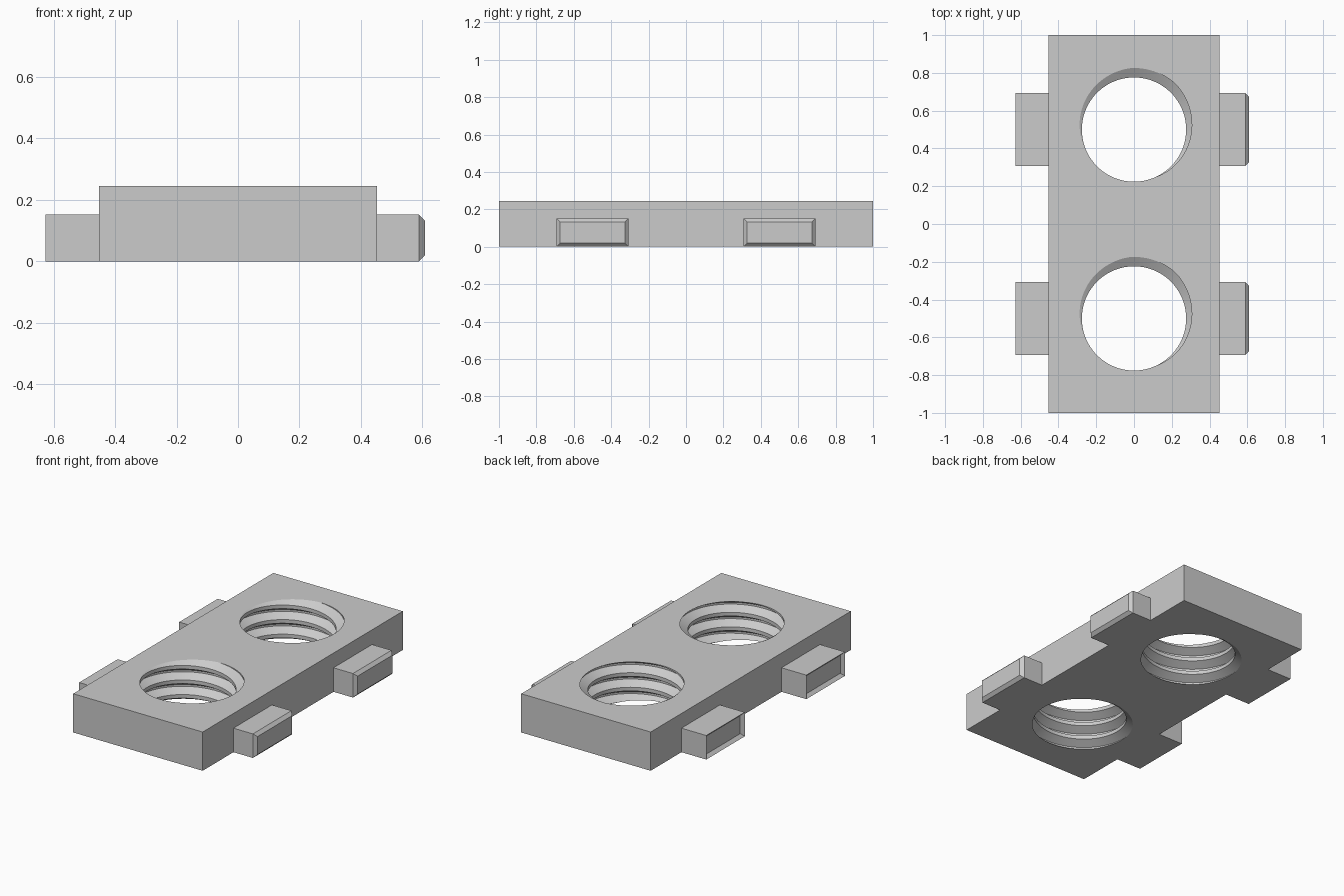
import bpy, bmesh, math

HALF_X, HALF_Y, HEIGHT = 0.453, 1.0, 0.245
MINOR, MAJOR, PITCH = 0.276, 0.326, 0.092
SEGMENTS = 96
TOP_ROOT = math.radians(70)   # angle where the groove meets the top face

cube = bpy.data.objects.get("Cube")
if cube:
    bpy.data.objects.remove(cube, do_unlink=True)

grey = bpy.data.materials.new("plain grey")
grey.use_nodes = True
grey.diffuse_color = (0.6, 0.6, 0.6, 1)
grey.node_tree.nodes["Principled BSDF"].inputs["Base Color"].default_value = (0.6, 0.6, 0.6, 1)


def finish(bm, name):
    bmesh.ops.recalc_face_normals(bm, faces=bm.faces)
    mesh = bpy.data.meshes.new(name)
    bm.to_mesh(mesh)
    bm.free()
    mesh.materials.append(grey)
    obj = bpy.data.objects.new(name, mesh)
    bpy.context.collection.objects.link(obj)
    return obj


def add_thread(bm, cy):
    """Right-handed helical wall: trapezoid profile, swept past both faces."""
    profile = [(-1 / 16, MAJOR), (1 / 16, MAJOR), (3 / 8, MINOR), (5 / 8, MINOR)]
    rows = []
    for turn in range(-5, 3):
        for offset, radius in profile:
            row = []
            for i in range(SEGMENTS + 1):
                a = math.tau * i / SEGMENTS
                z = HEIGHT + PITCH * (turn + offset + (a - TOP_ROOT) / math.tau)
                row.append(bm.verts.new((radius * math.cos(a), cy + radius * math.sin(a), z)))
            rows.append(row)
    for low, high in zip(rows, rows[1:]):
        for i in range(SEGMENTS):
            bm.faces.new((low[i], low[i + 1], high[i + 1], high[i]))


# Plate with two threaded through holes
bm = bmesh.new()
for cy in (-0.5, 0.5):
    add_thread(bm, cy)
bmesh.ops.remove_doubles(bm, verts=bm.verts, dist=1e-5)
for z, direction in ((0, -1), (HEIGHT, 1)):
    bmesh.ops.bisect_plane(bm, geom=bm.verts[:] + bm.edges[:] + bm.faces[:], dist=1e-6,
                           plane_co=(0, 0, z), plane_no=(0, 0, direction), clear_outer=True)
bmesh.ops.remove_doubles(bm, verts=bm.verts, dist=1e-5)

# Outer walls
corners = [(-HALF_X, -HALF_Y), (HALF_X, -HALF_Y), (HALF_X, HALF_Y), (-HALF_X, HALF_Y)]
bottom = [bm.verts.new((x, y, 0)) for x, y in corners]
top = [bm.verts.new((x, y, HEIGHT)) for x, y in corners]
for i in range(4):
    j = (i + 1) % 4
    bm.faces.new((bottom[i], bottom[j], top[j], top[i]))

# Top and bottom faces around the holes
for z, direction in ((0, -1), (HEIGHT, 1)):
    rim = [e for e in bm.edges if e.is_boundary and all(abs(v.co.z - z) < 1e-4 for v in e.verts)]
    bmesh.ops.triangle_fill(bm, edges=rim, use_beauty=True, normal=(0, 0, direction))
plate = finish(bm, "threaded_plate")
bpy.ops.object.select_all(action="DESELECT")
plate.select_set(True)
bpy.context.view_layer.objects.active = plate
bpy.ops.object.shade_smooth_by_angle(angle=math.radians(25))


# Side tabs with a chamfered outer face
def add_tab(name, side, cy):
    bm = bmesh.new()
    bmesh.ops.create_cube(bm, size=1)
    inner, outer = HALF_X, 0.608
    for v in bm.verts:
        v.co = (side * (outer if v.co.x > 0 else inner), cy + v.co.y * 0.385, (v.co.z + 0.5) * 0.152)
    rim = [e for e in bm.edges if all(abs(v.co.x) > 0.6 for v in e.verts)]
    bmesh.ops.bevel(bm, geom=rim, offset=0.019, segments=1, affect="EDGES")
    finish(bm, name)


for side, side_name in ((1, "left"), (-1, "right")):
    for cy, end_name in ((-0.5, "front"), (0.5, "back")):
        add_tab(f"{end_name}_{side_name}_tab", side, cy)
